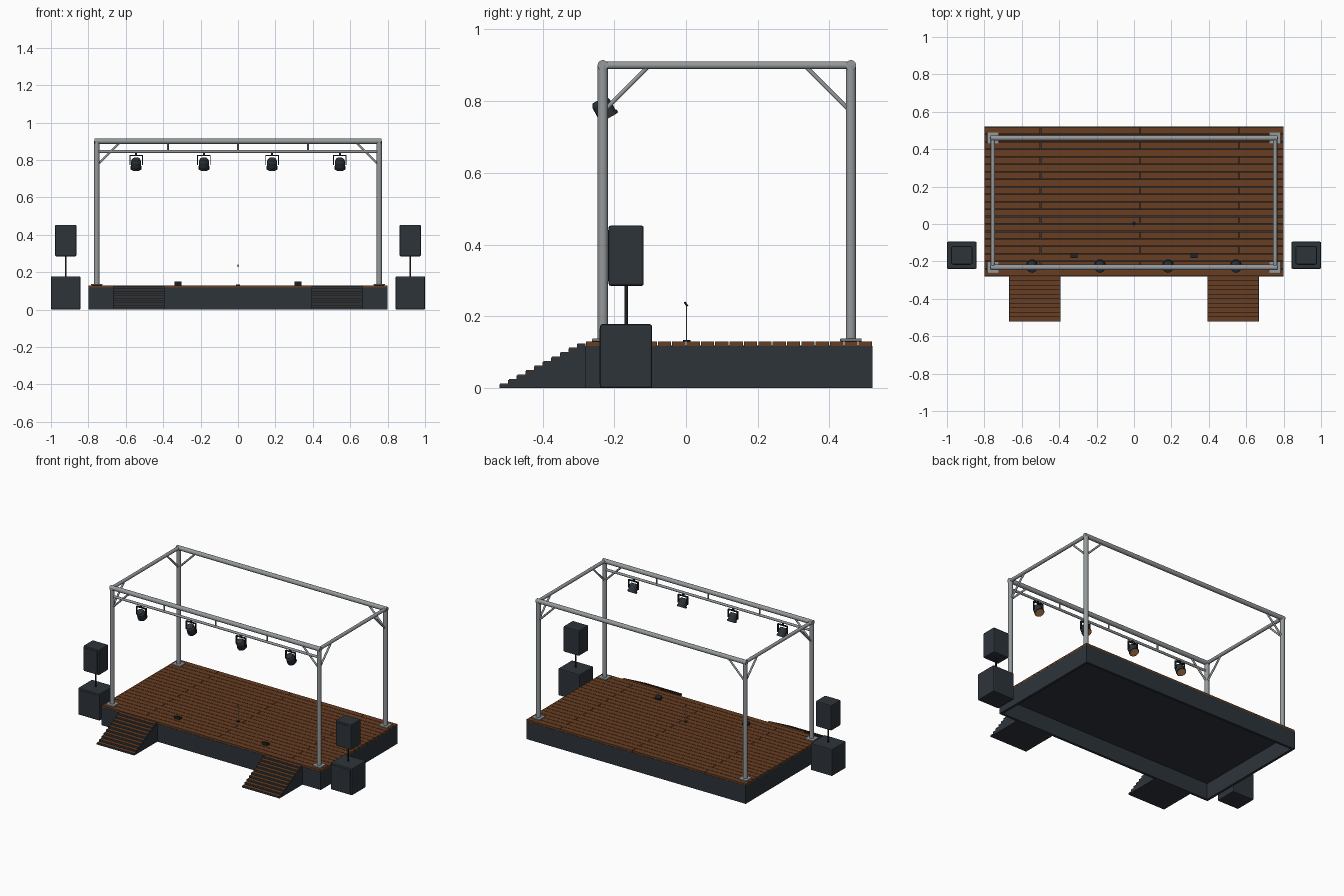
import bpy, bmesh, math
from mathutils import Vector, Matrix

if "Cube" in bpy.data.objects:
    bpy.data.objects.remove(bpy.data.objects["Cube"])


def material(name, rgb):
    m = bpy.data.materials.new(name)
    m.diffuse_color = (*rgb, 1)
    m.use_nodes = True
    m.node_tree.nodes["Principled BSDF"].inputs["Base Color"].default_value = m.diffuse_color
    return m


WOOD = material("brown_wood", (0.135, 0.047, 0.016))
DARK = material("dark_slate", (0.026, 0.034, 0.042))
BLACK = material("near_black", (0.012, 0.014, 0.017))
METAL = material("grey_metal", (0.30, 0.32, 0.33))
AMBER = material("amber_lens", (0.55, 0.22, 0.07))


def add_box(bm, lo, hi):
    lo, hi = Vector(lo), Vector(hi)
    s = hi - lo
    bmesh.ops.create_cube(bm, size=1, matrix=Matrix.Translation((lo + hi) / 2)
                          @ Matrix.Diagonal((s.x, s.y, s.z, 1)))


def add_rod(bm, p, q, r, sides=16, r2=None):
    p, q = Vector(p), Vector(q)
    d = q - p
    rot = d.to_track_quat('Z', 'Y').to_matrix().to_4x4()
    bmesh.ops.create_cone(bm, cap_ends=True, segments=sides, radius1=r, radius2=r2 or r,
                          depth=d.length, matrix=Matrix.Translation((p + q) / 2) @ rot)


def finish(name, bm, mat, smooth=False, bevel=0):
    me = bpy.data.meshes.new(name)
    bm.to_mesh(me)
    bm.free()
    ob = bpy.data.objects.new(name, me)
    bpy.context.collection.objects.link(ob)
    me.materials.append(mat)
    if bevel:
        b = ob.modifiers.new("bevel", 'BEVEL')
        b.width, b.segments = bevel, 2
    if smooth:
        bpy.ops.object.select_all(action='DESELECT')
        ob.select_set(True)
        bpy.context.view_layer.objects.active = ob
        bpy.ops.object.shade_smooth_by_angle(angle=math.radians(40))
    return ob


def boxes(name, items, mat, bevel=0):
    bm = bmesh.new()
    for lo, hi in items:
        add_box(bm, lo, hi)
    return finish(name, bm, mat, bevel=bevel)


def rods(name, items, mat, sides=16):
    bm = bmesh.new()
    for it in items:
        add_rod(bm, *it, sides=sides)
    return finish(name, bm, mat, smooth=True)


# Stage skirt: four walls, open underneath, with a sub-deck
X, Y0, Y1, T = 0.8, -0.28, 0.52, 0.016
boxes("stage_skirt", [
    ((-X, Y0, 0), (X, Y0 + T, 0.118)), ((-X, Y1 - T, 0), (X, Y1, 0.118)),
    ((-X, Y0 + T, 0), (-X + T, Y1 - T, 0.118)), ((X - T, Y0 + T, 0), (X, Y1 - T, 0.118))], DARK)
boxes("sub_deck", [((-X + T, Y0 + T, 0.106), (X - T, Y1 - T, 0.119))], DARK)

# Deck boards: twenty rows, every second row split by joints
G = 0.0015
planks = []
for i in range(20):
    y = Y0 + i * 0.04
    cuts = [-X - G, -0.5, 0.03, 0.56, X + G] if i % 2 else [-X - G, X + G]
    for a, b in zip(cuts, cuts[1:]):
        planks.append(((a + G, y + G, 0.118), (b - G, y + 0.04 - G, 0.13)))
boxes("deck_boards", planks, WOOD)

# Front steps: dark bodies with thin wooden treads
N, RUN, RISE = 10, 0.024, 0.0125
for side, sx in (("left", -1), ("right", 1)):
    x0, x1 = sx * 0.53 - 0.137, sx * 0.53 + 0.137
    body, treads = [], []
    for k in range(N):
        y, z = -0.52 + k * RUN, (k + 1) * RISE
        body.append(((x0, y, 0), (x1, y + RUN, z - 0.002)))
        treads.append(((x0 + 0.003, y + 0.002, z - 0.002), (x1 - 0.003, y + RUN, z)))
    boxes(side + "_step_body", body, DARK)
    boxes(side + "_step_treads", treads, WOOD)

# Truss: posts, base plates, top frame, corner braces
PX, FY, BY, TOP = 0.755, -0.232, 0.46, 0.9
corners = [(sx * PX, y, sx, d) for sx in (-1, 1) for y, d in ((FY, 1), (BY, -1))]
rods("truss_posts", [((x, y, 0.13), (x, y, TOP), 0.0145) for x, y, _, _ in corners], METAL, 20)
boxes("base_plates", [((x - 0.03, y - 0.03, 0.13), (x + 0.03, y + 0.03, 0.138))
                      for x, y, _, _ in corners], METAL, bevel=0.002)
rods("long_top_beams", [((-PX - 0.012, y, TOP), (PX + 0.012, y, TOP), 0.0145)
                        for y in (FY, BY)], METAL, 20)
rods("side_top_beams", [((sx * PX, FY, TOP), (sx * PX, BY, TOP), 0.011) for sx in (-1, 1)], METAL)
braces = []
for x, y, sx, d in corners:
    braces.append(((x, y, 0.77), (x - sx * 0.125, y, 0.895), 0.006))
    braces.append(((x, y, 0.77), (x, y + d * 0.125, 0.895), 0.006))
rods("corner_braces", braces, METAL, 12)

# Lighting bar under the front beam
rods("lighting_bar", [((-PX, FY, 0.845), (PX, FY, 0.845), 0.008)]
     + [((x, FY, 0.845), (x, FY, TOP), 0.005) for x in (-0.375, 0, 0.375)], METAL, 12)

# Four tilted spotlights with yokes
AIM = Vector((0, 0.48, -0.877))
for i, x in enumerate((-0.545, -0.182, 0.182, 0.545)):
    c = Vector((x, FY + 0.003, 0.779))
    bm = bmesh.new()
    add_rod(bm, c - AIM * 0.028, c - AIM * 0.016, 0.021, 20, 0.027)
    add_rod(bm, c - AIM * 0.016, c + AIM * 0.018, 0.027, 20)
    add_rod(bm, c + AIM * 0.018, c + AIM * 0.028, 0.030, 20)
    finish(f"spotlight_body_{i + 1}", bm, DARK, smooth=True)
    rods(f"spotlight_lens_{i + 1}", [(c + AIM * 0.026, c + AIM * 0.0295, 0.025)], AMBER, 20)
    y = c.y
    boxes(f"spotlight_yoke_{i + 1}", [
        ((x - 0.036, y - 0.006, 0.822), (x + 0.036, y + 0.006, 0.827)),
        ((x - 0.036, y - 0.006, 0.774), (x - 0.031, y + 0.006, 0.824)),
        ((x + 0.031, y - 0.006, 0.774), (x + 0.036, y + 0.006, 0.824)),
        ((x - 0.005, FY - 0.005, 0.825), (x + 0.005, FY + 0.005, 0.84))], BLACK)

# Speakers: bass bin, pole and top cabinet with front grilles
for side, sx in (("left", -1), ("right", 1)):
    cx, cy = sx * 0.921, -0.167
    for part, w, d, z0, z1 in (("bass_bin", 0.079, 0.0725, 0, 0.178),
                               ("top_cabinet", 0.057, 0.049, 0.285, 0.453)):
        boxes(f"{side}_{part}", [((cx - w, cy - d, z0), (cx + w, cy + d, z1))], DARK, bevel=0.006)
        e = 0.012
        boxes(f"{side}_{part}_grille", [((cx - w + e, cy - d - 0.002, z0 + e),
                                         (cx + w - e, cy - d + 0.002, z1 - e))], DARK)
    rods(side + "_speaker_pole", [((cx, cy, 0.17), (cx, cy, 0.29), 0.005)], BLACK)

# Floor monitors: wedges sloping to the back
for side, sx in (("left", -1), ("right", 1)):
    bm = bmesh.new()
    add_box(bm, (sx * 0.32 - 0.019, -0.182, 0.13), (sx * 0.32 + 0.019, -0.154, 0.151))
    for v in bm.verts:
        if v.co.z > 0.14 and v.co.y > -0.16:
            v.co.z = 0.139
    finish(side + "_floor_monitor", bm, BLACK)

# Microphone stand
rods("microphone_stand", [((0, 0.002, 0.133), (0, 0.002, 0.23), 0.0014)], METAL, 10)
rods("microphone_base", [((0, 0.002, 0.13), (0, 0.002, 0.134), 0.011)], BLACK)
rods("microphone", [((0, 0.004, 0.228), (0, -0.004, 0.24), 0.003)], BLACK, 12)
